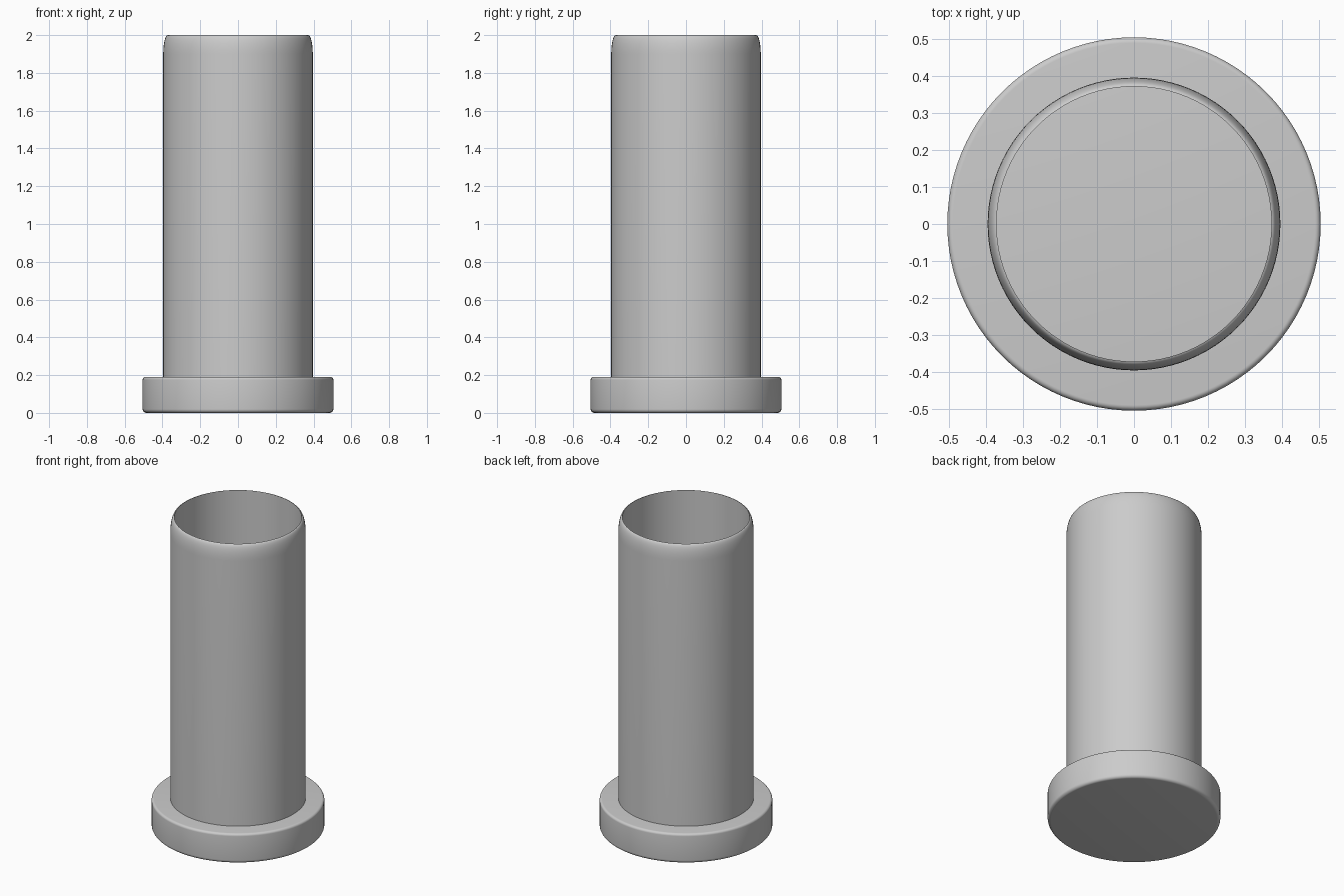
import bpy, bmesh, math

SEGMENTS = 96

if "Cube" in bpy.data.objects:
    bpy.data.objects.remove(bpy.data.objects["Cube"], do_unlink=True)

# Single grey material
grey = bpy.data.materials.new("plain_grey")
grey.use_nodes = True
colour = (0.6, 0.6, 0.6, 1)
grey.diffuse_color = colour
grey.node_tree.nodes["Principled BSDF"].inputs["Base Color"].default_value = colour


def arc(cr, cz, rr, rz, start, end, steps=6):
    """Elliptical arc of (radius, height) points, angles in degrees."""
    angles = [math.radians(start + (end - start) * i / steps) for i in range(steps + 1)]
    return [(cr + rr * math.cos(a), cz + rz * math.sin(a)) for a in angles]


def lathe(name, profile, closed=False):
    """Spin a (radius, height) profile around z."""
    bm = bmesh.new()
    verts = [bm.verts.new((r, 0, z)) for r, z in profile]
    pairs = list(zip(verts, verts[1:]))
    if closed:
        pairs.append((verts[-1], verts[0]))
    edges = [bm.edges.new(p) for p in pairs]
    bmesh.ops.spin(bm, geom=verts + edges, cent=(0, 0, 0), axis=(0, 0, 1),
                   angle=math.tau, steps=SEGMENTS, use_merge=True)
    bmesh.ops.remove_doubles(bm, verts=bm.verts, dist=1e-5)
    bmesh.ops.recalc_face_normals(bm, faces=bm.faces)
    mesh = bpy.data.meshes.new(name)
    bm.to_mesh(mesh)
    bm.free()
    obj = bpy.data.objects.new(name, mesh)
    bpy.context.collection.objects.link(obj)
    mesh.materials.append(grey)
    bpy.ops.object.select_all(action="DESELECT")
    obj.select_set(True)
    bpy.context.view_layer.objects.active = obj
    bpy.ops.object.shade_smooth_by_angle(angle=math.radians(35))


# Base disc with softly rounded rims
lathe("base_flange",
      [(0, 0)] + arc(0.485, 0.02, 0.02, 0.02, -90, 0)
      + arc(0.49, 0.175, 0.015, 0.015, 0, 90) + [(0, 0.19)])

# Open tube: straight bore, outer wall curving in to a thin lip
lathe("tube_wall",
      [(0.372, 0.185), (0.396, 0.185)]
      + arc(0.372, 1.9, 0.024, 0.1, 0, 90, 8), closed=True)
